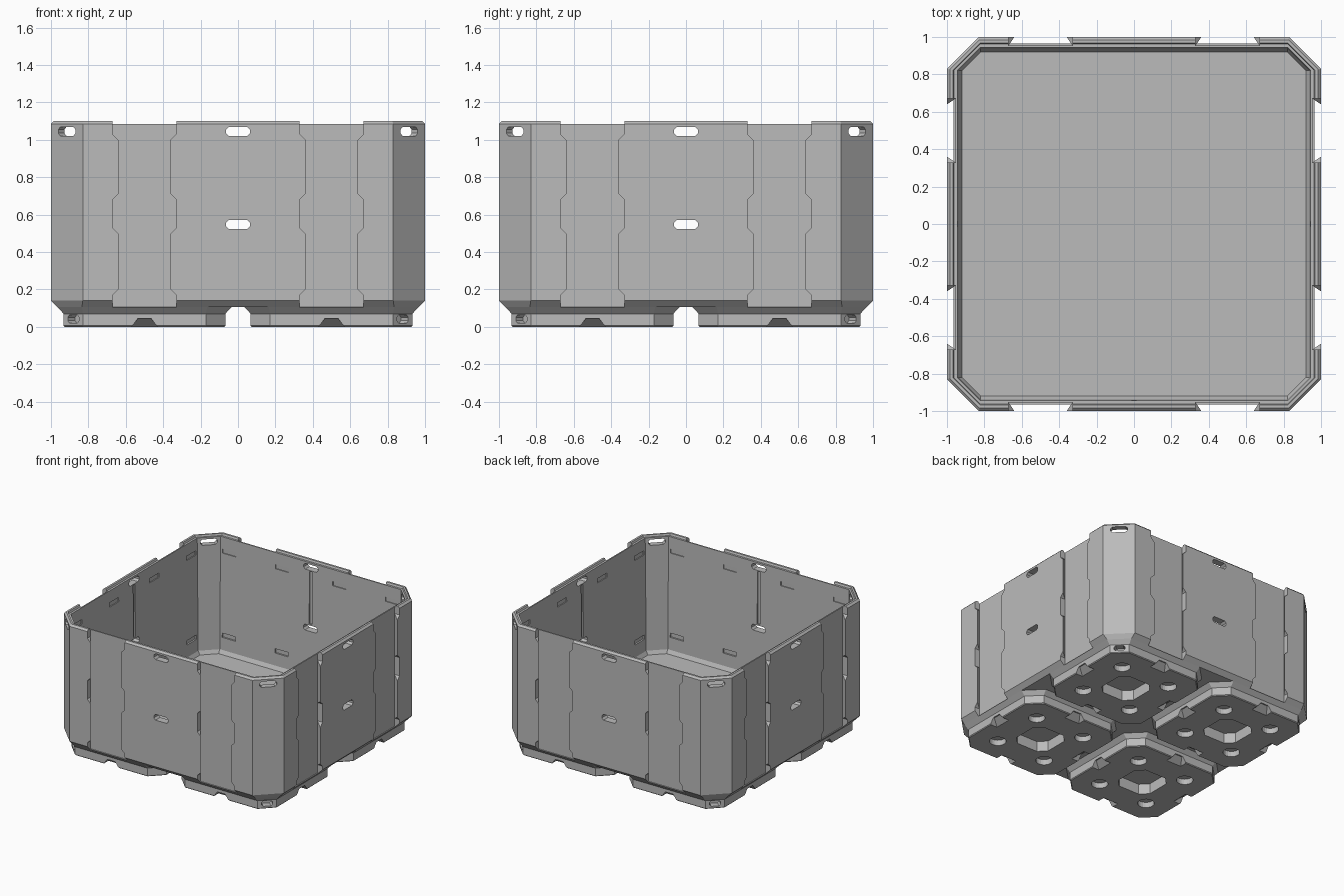
import bpy, bmesh, math
from mathutils import Matrix, Vector

if "Cube" in bpy.data.objects:
    bpy.data.objects.remove(bpy.data.objects["Cube"], do_unlink=True)

grey = bpy.data.materials.new("grey_plastic")
grey.use_nodes = True
colour = (0.5, 0.5, 0.5, 1)
grey.diffuse_color = colour
grey.node_tree.nodes["Principled BSDF"].inputs["Base Color"].default_value = colour


def finish(name, bm):
    bmesh.ops.recalc_face_normals(bm, faces=bm.faces)
    mesh = bpy.data.meshes.new(name)
    bm.to_mesh(mesh)
    bm.free()
    mesh.materials.append(grey)
    obj = bpy.data.objects.new(name, mesh)
    bpy.context.collection.objects.link(obj)
    return obj


def octagon(half_w, half_h, cut):
    """Rectangle outline with chamfered corners."""
    a, b = half_w - cut, half_h - cut
    return [(half_w, -b), (half_w, b), (a, half_h), (-a, half_h),
            (-half_w, b), (-half_w, -b), (-a, -half_h), (a, -half_h)]


def loft(bm, rings):
    """Skin a list of equal point rings and cap both ends."""
    loops = [[bm.verts.new(p) for p in ring] for ring in rings]
    for a, b in zip(loops, loops[1:]):
        for i in range(len(a)):
            j = (i + 1) % len(a)
            bm.faces.new((a[i], a[j], b[j], b[i]))
    bm.faces.new(loops[0])
    bm.faces.new(loops[-1])


def flat_rings(profile, centre=(0, 0)):
    return [[(x + centre[0], y + centre[1], z) for x, y in octagon(h, h, c)]
            for h, z, c in profile]


def side_prism(bm, outline, near, far, angle, u=0, v=0):
    """Outline in width and height, pushed outward from near to far on one side."""
    turn = Matrix.Rotation(math.radians(angle), 3, 'Z')
    loft(bm, [[turn @ Vector((x + u, -w, z + v)) for x, z in outline]
              for w in (near, far)])


def cut(target, name, bm):
    """Subtract a temporary cutter from the target."""
    cutter = finish(name, bm)
    cutter.hide_render = True
    mod = target.modifiers.new(name, 'BOOLEAN')
    mod.operation = 'DIFFERENCE'
    mod.solver = 'EXACT'
    mod.object = cutter
    bpy.ops.object.select_all(action='DESELECT')
    bpy.context.view_layer.objects.active = target
    target.select_set(True)
    bpy.ops.object.modifier_apply(modifier=mod.name)
    bpy.data.objects.remove(cutter, do_unlink=True)


SIDES = (0, 90, 180, 270)
CORNERS = (45, 135, 225, 315)

# Bin shell: half width, height, corner chamfer
bm = bmesh.new()
loft(bm, flat_rings([
    (0.965, 0.105, 0.13), (1.0, 0.14, 0.17), (1.0, 1.085, 0.17),
    (0.985, 1.1, 0.16), (0.968, 1.1, 0.145), (0.962, 1.085, 0.14),
    (0.945, 1.085, 0.125), (0.937, 0.16, 0.115), (0.92, 0.13, 0.1)]))
body = finish("bin_body", bm)

# Dovetail grooves, two per side
bm = bmesh.new()
for angle in SIDES:
    turn = Matrix.Rotation(math.radians(angle), 3, 'Z')
    for u in (-0.5, 0.5):
        section = [(-0.17, 0.955), (0.17, 0.955), (0.12, 1.03), (-0.12, 1.03)]
        loft(bm, [[turn @ Vector((u + x, -w, z)) for x, w in section]
                  for z in (0.05, 1.2)])
cut(body, "dovetail_cutter", bm)

# Wider entry notches at the bottom, middle and top of each groove
bm = bmesh.new()
for angle in SIDES:
    for u in (-0.5, 0.5):
        for low, high in ((0.0, 0.17), (0.53, 0.68), (1.03, 1.25)):
            notch = [(-0.17, low), (-0.14, low - 0.03), (0.14, low - 0.03),
                     (0.17, low), (0.17, high), (0.14, high + 0.03),
                     (-0.14, high + 0.03), (-0.17, high)]
            side_prism(bm, notch, 0.955, 1.05, angle, u)
cut(body, "notch_cutter", bm)

# Hand and strap slots through the walls and corners
bm = bmesh.new()
slot = octagon(0.065, 0.024, 0.015)
for angle in SIDES:
    for z in (0.547, 1.045):
        side_prism(bm, slot, 0.88, 1.05, angle, v=z)
for angle in CORNERS:
    side_prism(bm, slot, 1.15, 1.36, angle, v=1.045)
cut(body, "slot_cutter", bm)

# Shallow recesses inside the walls
bm = bmesh.new()
for angle in SIDES:
    side_prism(bm, octagon(0.012, 0.215, 0.001), 0.9, 0.955, angle, v=0.797)
    for u in (-0.74, -0.26, 0.26, 0.74):
        for z in (0.28, 0.97):
            side_prism(bm, octagon(0.06, 0.018, 0.001), 0.9, 0.951, angle, u, z)
cut(body, "inner_recess_cutter", bm)

# One pallet foot with a flared top
bm = bmesh.new()
centre = (0.5, 0.5)
loft(bm, flat_rings([(0.426, 0, 0.1), (0.432, 0.006, 0.103),
                     (0.432, 0.07, 0.103), (0.465, 0.105, 0.13)], centre))
foot = finish("foot_1", bm)

# Underside sockets, side scallops and the corner pocket of the foot
bm = bmesh.new()
for sx in (-1, 1):
    for sy in (-1, 1):
        where = Matrix.Translation((0.5 + sx * 0.227, 0.5 + sy * 0.227, 0))
        bmesh.ops.create_cone(bm, cap_ends=True, segments=20, radius1=0.063,
                              radius2=0.063, depth=0.09, matrix=where)
loft(bm, flat_rings([(0.155, -0.05, 0.06), (0.155, 0.085, 0.06)], centre))
for angle in SIDES:
    turn = Matrix.Rotation(math.radians(angle), 3, 'Z')
    rings = []
    for half, depth, z in ((0.07, 0.065, -0.001), (0.035, 0.01, 0.045)):
        box = [(-half, 0.432 - depth), (half, 0.432 - depth), (half, 0.5), (-half, 0.5)]
        rings.append([turn @ Vector((x, -w, z)) + Vector((0.5, 0.5, 0)) for x, w in box])
    loft(bm, rings)
side_prism(bm, octagon(0.042, 0.022, 0.013), 1.19, 1.35, 135, v=0.042)
cut(foot, "foot_cutter", bm)

# Repeat the foot around the centre
for k in range(1, 4):
    copy = bpy.data.objects.new("foot_%d" % (k + 1), foot.data)
    copy.rotation_euler.z = k * math.pi / 2
    bpy.context.collection.objects.link(copy)
